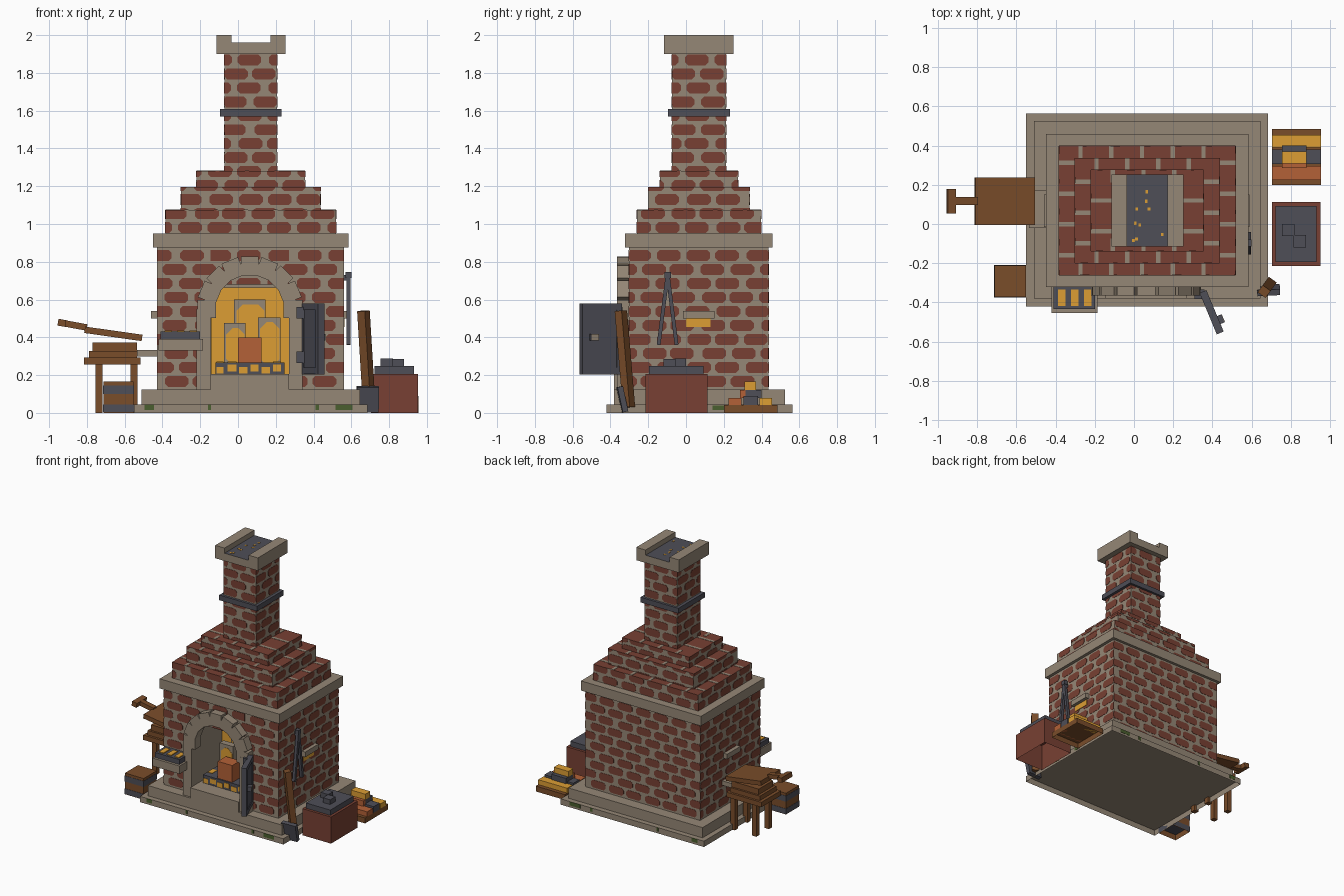
import bpy, bmesh, math, random
from mathutils import Vector, Matrix

if "Cube" in bpy.data.objects:
    bpy.data.objects.remove(bpy.data.objects["Cube"])
random.seed(4)


def material(name, r, g, b):
    lin = [((c / 255 + 0.055) / 1.055) ** 2.4 for c in (r, g, b)] + [1]
    m = bpy.data.materials.new(name)
    m.use_nodes = True
    m.diffuse_color = lin
    m.node_tree.nodes["Principled BSDF"].inputs["Base Color"].default_value = lin
    return m


STONE = material("stone", 149, 135, 118)
BRICK = material("brick_red", 120, 64, 51)
IRON = material("dark_iron", 78, 78, 87)
WOOD = material("wood_brown", 122, 77, 42)
AMBER = material("glow_amber", 220, 158, 52)
EMBER = material("ember_orange", 180, 97, 55)
MOSS = material("moss_green", 74, 94, 46)


def finish(name, bm, mat):
    bmesh.ops.recalc_face_normals(bm, faces=bm.faces)
    me = bpy.data.meshes.new(name)
    bm.to_mesh(me)
    bm.free()
    me.materials.append(mat)
    ob = bpy.data.objects.new(name, me)
    bpy.context.collection.objects.link(ob)
    return ob


def box(name, x, y, z, mat, hollow=False):
    """Box from three (low, high) ranges; a hollow one has no bottom."""
    size = [b - a for a, b in (x, y, z)]
    mid = Vector([(a + b) / 2 for a, b in (x, y, z)])
    bm = bmesh.new()
    bmesh.ops.create_cube(bm, size=1, matrix=Matrix.Diagonal((*size, 1)))
    if hollow:
        low = [f for f in bm.faces if f.normal.z < -0.5]
        bmesh.ops.delete(bm, geom=low, context='FACES_ONLY')
    ob = finish(name, bm, mat)
    ob.location = mid
    return ob


def beam(name, p, q, w, t, mat):
    """Box running from p to q, w wide and t thick."""
    p, q = Vector(p), Vector(q)
    ob = box(name, (0, (q - p).length), (-w / 2, w / 2), (-t / 2, t / 2), mat)
    ob.rotation_euler = (q - p).to_track_quat('X', 'Z').to_euler()
    ob.location = (p + q) / 2
    return ob


def paint_top(ob, mat):
    """Colour the faces that point up."""
    ob.data.materials.append(mat)
    for f in ob.data.polygons:
        if f.normal.z > 0.5:
            f.material_index = 1


def octagon(bm, place, u0, u1, v0, v1, c, ur, vr, t=0.002):
    """Thin plate with cut corners, clipped to the ranges ur and vr."""
    ring = [(u0 + c, v0), (u1 - c, v0), (u1, v0 + c), (u1, v1 - c),
            (u1 - c, v1), (u0 + c, v1), (u0, v1 - c), (u0, v0 + c)]
    ring = [(min(max(u, ur[0]), ur[1]), min(max(v, vr[0]), vr[1])) for u, v in ring]
    ring = list(dict.fromkeys(ring))
    low = [bm.verts.new(place(u, v, -0.001)) for u, v in ring]
    top = [bm.verts.new(place(u, v, t)) for u, v in ring]
    bm.faces.new(top)
    for i in range(len(ring)):
        j = (i + 1) % len(ring)
        bm.faces.new((low[i], low[j], top[j], top[i]))


PITCH, LENGTH, COURSE = 0.157, 0.126, 0.074


def courses(bm, axis, at, sign, ur, vr):
    """Staggered bricks on a wall facing along x (0) or y (1)."""
    def place(u, v, d):
        return (at + sign * d, u, v) if axis == 0 else (u, at + sign * d, v)
    for row in range(-11, 16):
        v = 0.833 + row * COURSE
        if min(v + 0.029, vr[1]) - max(v - 0.029, vr[0]) < 0.008:
            continue
        for k in range(-6, 7):
            u = k * PITCH + (row % 2) * PITCH / 2 + random.uniform(-0.008, 0.008)
            if min(u + LENGTH, ur[1]) - max(u, ur[0]) > 0.02:
                octagon(bm, place, u, u + LENGTH, v - 0.029, v + 0.029, 0.016, ur, vr)


def brick_sides(name, x, y, z, front=True):
    bm = bmesh.new()
    for s in (0, 1):
        courses(bm, 0, x[s], 2 * s - 1, y, z)
        if s or front:
            courses(bm, 1, y[s], 2 * s - 1, x, z)
    return finish(name, bm, BRICK)


# Stepped stone base, open underneath, with patches of moss
box("base_lower", (-0.55, 0.685), (-0.42, 0.565), (0, 0.045), STONE, hollow=True)
box("base_upper", (-0.51, 0.645), (-0.38, 0.525), (0.045, 0.125), STONE)
for i, (x, w) in enumerate([(-0.47, 0.05), (-0.15, 0.015), (0.42, 0.02), (0.56, 0.09)]):
    span = (x - w / 2, x + w / 2)
    box(f"moss_front_{i}", span, (-0.422, -0.4202), (0.016, 0.045), MOSS)
    box(f"moss_back_{i}", span, (0.5652, 0.567), (0.016, 0.045), MOSS)
for i, y in enumerate((-0.1, 0.14)):
    box(f"moss_side_{i}", (0.6852, 0.687), (y, y + 0.06), (0.015, 0.04), MOSS)

# Brick body around an open firebox
BX, BY, BZ = (-0.428, 0.56), (-0.302, 0.438), (0.125, 0.875)
OX, OZ, DEEP = (-0.145, 0.27), 0.68, 0.02
box("body_left_pier", (BX[0], OX[0]), (BY[0], DEEP), BZ, STONE)
box("body_right_pier", (OX[1], BX[1]), (BY[0], DEEP), BZ, STONE)
box("body_lintel", OX, (BY[0], DEEP), (OZ, BZ[1]), STONE)
box("body_back", BX, (DEEP, BY[1]), BZ, STONE)
brick_sides("body_bricks", BX, BY, BZ, front=False)
bm = bmesh.new()
courses(bm, 1, BY[0], -1, (BX[0], OX[0]), BZ)
courses(bm, 1, BY[0], -1, (OX[1], BX[1]), BZ)
courses(bm, 1, BY[0], -1, OX, (OZ, BZ[1]))
finish("front_bricks", bm, BRICK)
box("mantel_slab", (-0.45, 0.584), (-0.322, 0.459), (0.875, 0.95), STONE)

# Stepped hood: brick tops crossed by mortar joints
steps = [((-0.384, 0.519), (-0.26, 0.398), (0.95, 1.075)),
         ((-0.302, 0.437), (-0.20, 0.336), (1.075, 1.195)),
         ((-0.22, 0.355), (-0.138, 0.276), (1.195, 1.28)),
         ((-0.072, 0.207), (-0.075, 0.213), (1.28, 1.90))]
for i, (x, y, z) in enumerate(steps):
    part = "chimney" if i == 3 else f"hood_step_{i + 1}"
    ob = box(part, x, y, z, STONE)
    brick_sides(part + "_bricks", x, y, z)
    if i == 3:
        break
    paint_top(ob, BRICK)
    nx, ny = steps[i + 1][:2]
    top = (z[1] - 0.002, z[1] + 0.002)
    for k in range(5):
        u = x[0] + 0.10 + k * PITCH
        v = y[0] + 0.09 + k * PITCH
        for s in (0, 1):
            if u < x[1] - 0.03:
                box(f"{part}_joint_y{k}{s}", (u, u + 0.022), sorted((y[s], ny[s])), top, STONE)
            if v < y[1] - 0.03:
                box(f"{part}_joint_x{k}{s}", sorted((x[s], nx[s])), (v, v + 0.022), top, STONE)

# Chimney band and cap
box("chimney_band", (-0.096, 0.23), (-0.094, 0.232), (1.57, 1.61), IRON)
paint_top(box("cap_slab", (-0.115, 0.252), (-0.116, 0.252), (1.90, 1.96), STONE), IRON)
for side, x in (("right", (-0.115, -0.035)), ("left", (0.172, 0.252))):
    box(f"cap_rail_{side}", x, (-0.116, 0.252), (1.90, 2.0), STONE)
for i in range(9):
    x, y = random.uniform(-0.03, 0.14), random.uniform(-0.1, 0.2)
    box(f"cap_spark_{i}", (x, x + 0.014), (y, y + 0.016), (1.958, 1.962), AMBER)

# Stone arch with separate wedge blocks
CX, CZ = 0.0625, 0.55
for side, x in (("right", (-0.22, -0.145)), ("left", (0.27, 0.342))):
    box(f"arch_jamb_{side}", x, (-0.365, -0.29), (0.125, CZ), STONE)
for i in range(9):
    a = math.pi * i / 8
    d = Vector((math.cos(a), 0, math.sin(a)))
    c = Vector((CX, -0.328, CZ))
    beam(f"arch_block_{i}", c + d * 0.178, c + d * 0.278, 0.073, 0.094, STONE).rotation_euler = (0, -a, 0)
box("hearth_sill", (-0.145, 0.27), (-0.38, DEEP), (0.12, 0.205), STONE)

# Fire: glowing back, flames, ember block and coals
box("fire_glow", (-0.144, 0.269), (0.008, 0.021), (0.205, 0.665), AMBER)
flames = [((-0.02, 0.145), -0.06, 0.60), ((-0.075, 0.04), -0.12, 0.475), ((0.105, 0.225), -0.12, 0.505)]
for i, (x, y, h) in enumerate(flames):
    box(f"flame_{i}", x, (y, y + 0.05), (0.25, h), STONE)
    bm = bmesh.new()
    lo, hi = x[0] + 0.012, x[1] - 0.005
    for s, at in ((-1, y), (1, y + 0.05)):
        octagon(bm, lambda u, v, d: (u, at + s * d, v), lo, hi, 0.25, h - 0.025, 0.035, x, (0.2, h))
    finish(f"flame_glow_{i}", bm, AMBER)
box("ember_block", (0.0, 0.125), (-0.25, -0.15), (0.268, 0.40), EMBER)
box("coal_bed", (-0.12, 0.245), (-0.26, -0.02), (0.205, 0.268), IRON)
for i in range(6):
    x, w = -0.115 + 0.06 * i, random.uniform(0.035, 0.05)
    z = 0.208 + 0.012 * (i % 2)
    box(f"coal_glow_{i}", (x, x + w), (-0.263, -0.25), (z, z + 0.036), AMBER)
    y = random.uniform(-0.24, -0.1)
    box(f"coal_top_glow_{i}", (x, x + w), (y, y + 0.06), (0.262, 0.271), AMBER)

# Open iron door, with raised frame on both faces
h0, h1 = Vector((0.352, -0.345, 0)), Vector((0.44, -0.556, 0))
d = (h1 - h0).normalized()
n = Vector((-d.y, d.x, 0))
z = Vector((0, 0, 1))
beam("door_panel", h0 + z * 0.392, h1 + z * 0.392, 0.028, 0.375, IRON)
for s in (-1, 1):
    o = n * s * 0.015
    for zz in (0.222, 0.563):
        beam(f"door_rail_{s}_{zz}", h0 + o + z * zz, h1 + o + z * zz, 0.008, 0.034, IRON)
    for t in (0.015, 0.213):
        p = h0 + o + d * t + z * 0.392
        beam(f"door_stile_{s}_{t}", p - d * 0.015, p + d * 0.015, 0.008, 0.375, IRON)
p = h0 + d * 0.165 + n * 0.026 + z * 0.40
beam("door_handle", p - d * 0.022, p + d * 0.022, 0.03, 0.036, IRON)
p += n * 0.016
beam("door_handle_plate", p - d * 0.021, p + d * 0.021, 0.004, 0.034, STONE)
for i, zz in enumerate((0.295, 0.53)):
    box(f"door_hinge_{i}", (0.31, 0.36), (-0.382, -0.335), (zz - 0.03, zz + 0.03), IRON)

# Front shelf with a tray of glowing bars
box("front_shelf", (-0.42, -0.185), (-0.455, -0.29), (0.33, 0.392), STONE)
box("shelf_tray", (-0.41, -0.20), (-0.435, -0.31), (0.392, 0.43), IRON)
for i in range(3):
    x = -0.388 + 0.066 * i
    box(f"tray_bar_{i}", (x, x + 0.038), (-0.418, -0.335), (0.42, 0.436), AMBER)

# Side ledges, one over a glowing vent
box("vent_ledge_left", (0.55, 0.59), (-0.015, 0.15), (0.50, 0.54), STONE)
box("vent_glow_left", (0.555, 0.565), (0.0, 0.13), (0.455, 0.50), AMBER)
box("vent_ledge_right", (-0.46, -0.42), (-0.015, 0.15), (0.50, 0.54), STONE)

# Bellows on a stand
for x in (-0.755, -0.57):
    for y in (0.02, 0.175):
        box(f"stand_leg_{x}_{y}", (x, x + 0.038), (y, y + 0.038), (0, 0.257), WOOD)
box("stand_top", (-0.815, -0.515), (-0.003, 0.237), (0.255, 0.293), WOOD)
box("bellows_lower", (-0.79, -0.535), (0.015, 0.22), (0.293, 0.328), WOOD)
box("bellows_middle", (-0.77, -0.535), (0.03, 0.205), (0.328, 0.372), WOOD)
beam("bellows_top_board", (-0.508, 0.117, 0.397), (-0.812, 0.117, 0.44), 0.242, 0.034, WOOD)
beam("bellows_handle", (-0.80, 0.117, 0.452), (-0.93, 0.117, 0.476), 0.04, 0.034, WOOD)
beam("bellows_grip", (-0.912, 0.117, 0.473), (-0.953, 0.117, 0.48), 0.125, 0.036, WOOD)
box("bellows_nozzle", (-0.535, -0.42), (-0.02, 0.17), (0.298, 0.333), STONE)

# Banded wooden bucket
box("bucket", (-0.713, -0.552), (-0.373, -0.212), (0, 0.165), WOOD, hollow=True)
for i, (lo, hi) in enumerate(((0.004, 0.045), (0.10, 0.145))):
    box(f"bucket_band_{i}", (-0.715, -0.55), (-0.375, -0.21), (lo, hi), IRON, hollow=True)

# Coal chest
box("coal_chest", (0.705, 0.952), (-0.215, 0.113), (0, 0.207), BRICK, hollow=True)
box("coal_layer", (0.722, 0.932), (-0.195, 0.093), (0.207, 0.248), IRON)
box("coal_lump_back", (0.755, 0.82), (-0.06, 0.0), (0.248, 0.288), IRON)
box("coal_lump_front", (0.815, 0.878), (-0.12, -0.055), (0.248, 0.285), IRON)

# Pallet of metal bars
box("bar_pallet", (0.705, 0.955), (0.20, 0.485), (0, 0.042), WOOD, hollow=True)
box("bar_amber", (0.705, 0.955), (0.39, 0.455), (0.042, 0.08), AMBER)
box("bar_orange", (0.705, 0.955), (0.225, 0.295), (0.042, 0.08), EMBER)
box("bar_iron", (0.705, 0.955), (0.305, 0.38), (0.042, 0.09), IRON)
box("bar_upper", (0.755, 0.88), (0.315, 0.40), (0.08, 0.122), IRON)
box("bar_upper_end", (0.755, 0.88), (0.285, 0.315), (0.08, 0.122), EMBER)
box("bar_top", (0.755, 0.88), (0.31, 0.37), (0.122, 0.165), AMBER)

# Tongs hung on the side wall
for i, y in enumerate((-0.145, -0.05)):
    beam(f"tongs_arm_{i}", (0.585, -0.097, 0.735), (0.585, y, 0.36), 0.022, 0.02, IRON)
box("tongs_pivot", (0.57, 0.6), (-0.115, -0.08), (0.715, 0.747), IRON)
box("tongs_hook", (0.555, 0.58), (-0.107, -0.088), (0.70, 0.73), IRON)

# Shovel leaning at the corner
beam("shovel_handle", (0.664, -0.345, 0.54), (0.695, -0.302, 0.03), 0.05, 0.045, WOOD)
blade = box("shovel_blade", (0.628, 0.745), (-0.352, -0.322), (0.004, 0.14), IRON)
blade.rotation_euler = (math.radians(12), 0, math.radians(3))
